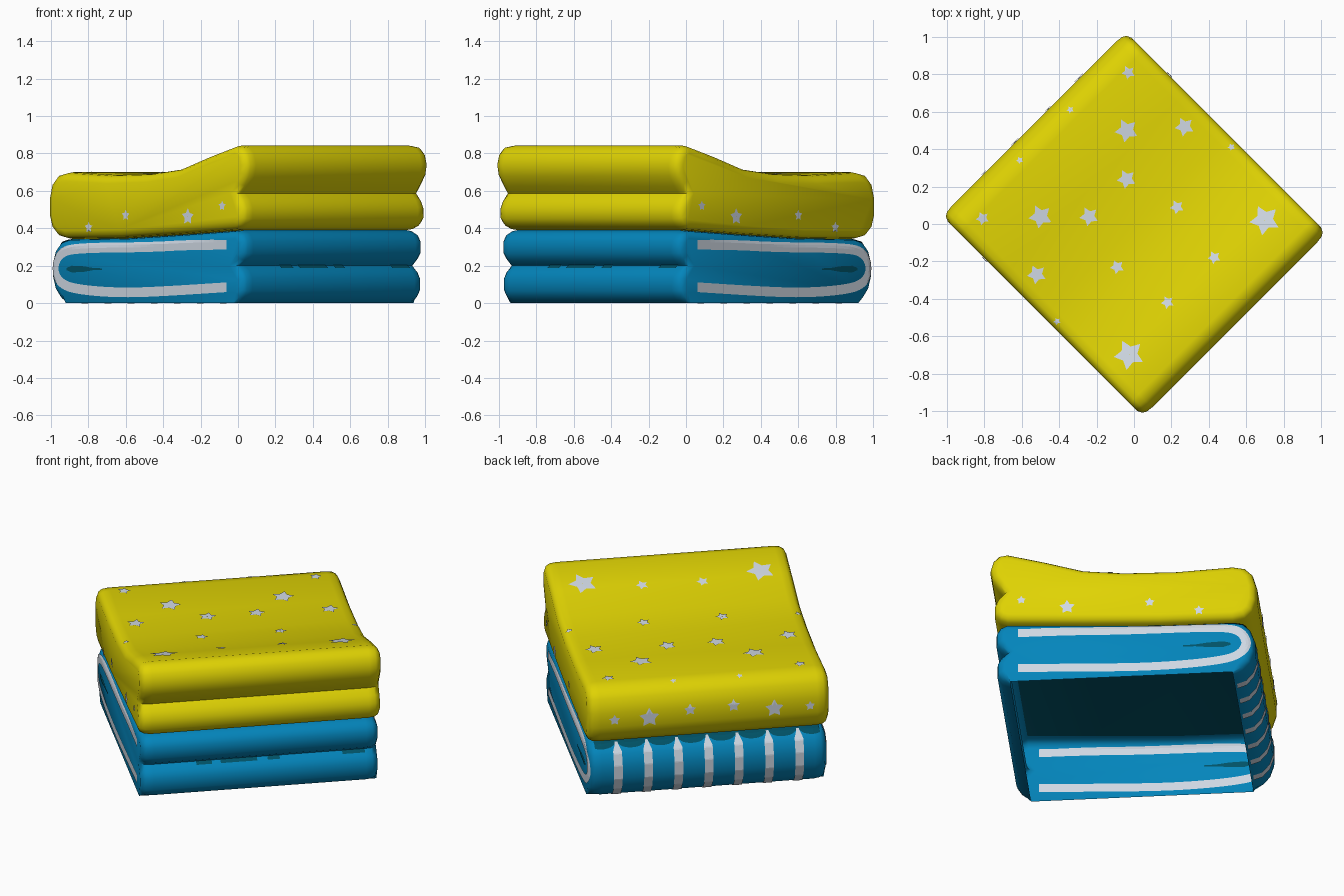
import bpy, bmesh, math
from mathutils import Vector, Matrix
from mathutils.bvhtree import BVHTree

if "Cube" in bpy.data.objects:
    bpy.data.objects.remove(bpy.data.objects["Cube"])

# Local frame: x = fold direction, y = width, z = up; everything is turned -45 degrees at the end
TURN = Matrix.Rotation(math.radians(-45), 4, 'Z')
R2 = math.sqrt(2)


def material(name, rgb):
    m = bpy.data.materials.new(name)
    m.diffuse_color = (*rgb, 1)
    m.use_nodes = True
    m.node_tree.nodes["Principled BSDF"].inputs["Base Color"].default_value = m.diffuse_color
    return m


YELLOW = material("yellow cloth", (0.74, 0.65, 0.001))
BLUE = material("blue cloth", (0.001, 0.235, 0.50))
PALE = material("pale grey", (0.62, 0.68, 0.76))
DARK = material("dark blue", (0.0, 0.085, 0.135))


def finish(bm, name, mats, smooth=True):
    bm.transform(TURN)
    me = bpy.data.meshes.new(name)
    bm.to_mesh(me)
    bm.free()
    for m in mats:
        me.materials.append(m)
    if smooth:
        me.polygons.foreach_set("use_smooth", [True] * len(me.polygons))
        me.set_sharp_from_angle(angle=math.radians(50))
    ob = bpy.data.objects.new(name, me)
    bpy.context.collection.objects.link(ob)


def inset(profile, d, keep_floor):
    """Move a counter-clockwise profile inwards by d."""
    out, n = [], len(profile)
    for i, p in enumerate(profile):
        a, b = Vector(profile[i - 1]), Vector(profile[(i + 1) % n])
        t = (b - a).normalized()
        q = Vector(p) + Vector((-t.y, t.x)) * d
        if keep_floor and p[1] == 0:
            q.y = 0
        out.append(q)
    return out


def folded_cloth(name, profile, mats, open_bottom, half_width):
    """Extrude the side profile across the width with rounded ends."""
    bm = bmesh.new()
    n = len(profile)
    half = [(0.0, 0.045), (0.012, 0.018), (0.033, 0.005), (0.07, 0.0)]
    half = [(half_width - w, d) for w, d in half]
    rings = []
    for w, d in [(-w, d) for w, d in half] + half[::-1]:
        rings.append([bm.verts.new((p[0], w, p[1])) for p in inset(profile, d, open_bottom)])
    for a, b in zip(rings, rings[1:]):
        for i in range(n):
            j = (i + 1) % n
            if open_bottom and profile[i][1] == 0 and profile[j][1] == 0:
                continue
            bm.faces.new((a[i], b[i], b[j], a[j]))
    bm.faces.new(rings[0])
    bm.faces.new(rings[-1][::-1])
    bmesh.ops.recalc_face_normals(bm, faces=bm.faces)
    if max(bm.faces, key=lambda f: f.calc_center_median().z).normal.z < 0:
        bmesh.ops.reverse_faces(bm, faces=bm.faces)
    # the covered top of the open lower cloth is dark
    if open_bottom:
        for f in bm.faces:
            c = f.calc_center_median()
            if c.z > 0.335 and f.normal.z > 0.95 and abs(c.y) < half_width - 0.06:
                f.material_index = 1
    tree = BVHTree.FromBMesh(bm)
    finish(bm, name, mats)
    return tree


# Directions a painted detail can be projected from: map (s, t) -> ray origin, ray direction
SIDES = {
    "top": (lambda s, t: (s, t, 2), (0, 0, -1)),
    "near": (lambda s, t: (s, -2, t), (0, 1, 0)),
    "far": (lambda s, t: (s, 2, t), (0, -1, 0)),
    "back": (lambda s, t: (-2, s, t), (1, 0, 0)),
    "folds": (lambda s, t: (2, s, t), (-1, 0, 0)),
}


def project(bm, tree, side, s, t, lift):
    origin, ray = SIDES[side]
    ray = Vector(ray)
    hit, nor, _, _ = tree.ray_cast(Vector(origin(s, t)), ray)
    if hit is None:
        return None
    if nor.dot(ray) > 0:
        nor = -nor
    return bm.verts.new(hit + nor * lift)


def patch(bm, tree, side, rows, lift=0.005):
    """Grid of (s, t) rows laid on the cloth surface."""
    grid = [[project(bm, tree, side, s, t, lift) for s, t in r] for r in rows]
    for a, b in zip(grid, grid[1:]):
        for i in range(len(a) - 1):
            q = (a[i], a[i + 1], b[i + 1], b[i])
            if None not in q:
                bm.faces.new(q)


def star(bm, tree, side, s, t, r, spin=0.3):
    rows = []
    for k in (0.02, 0.35, 0.7, 1.0):
        row = []
        for i in range(11):
            rad = r * k * (1 if i % 2 == 0 else 0.54)
            a = spin + i * math.pi / 5
            row.append((s + rad * math.cos(a), t + rad * math.sin(a)))
        rows.append(row)
    patch(bm, tree, side, rows)


def ribbon_rows(path, width):
    """Smooth the path and give it a width."""
    pts = [Vector(p) for p in path]
    for _ in range(3):
        new = [pts[0]]
        for a, b in zip(pts, pts[1:]):
            new += [a.lerp(b, 0.25), a.lerp(b, 0.75)]
        pts = new + [pts[-1]]
    rows = []
    for i, p in enumerate(pts):
        d = (pts[min(i + 1, len(pts) - 1)] - pts[max(i - 1, 0)]).normalized()
        nrm = Vector((-d.y, d.x)) * width / 2
        rows.append([p + nrm * k for k in (-1, -0.5, 0, 0.5, 1)])
    return rows


# Lower blue cloth, hollow and open underneath
blue_profile = [(-0.62, 0), (0.645, 0), (0.695, 0.022), (0.722, 0.065), (0.722, 0.135),
                (0.70, 0.175), (0.665, 0.20), (0.70, 0.225), (0.728, 0.265), (0.728, 0.33),
                (0.705, 0.37), (0.66, 0.39), (0.23, 0.367), (-0.2, 0.347), (-0.62, 0.342),
                (-0.68, 0.328), (-0.722, 0.285), (-0.745, 0.22), (-0.745, 0.14),
                (-0.722, 0.07), (-0.68, 0.02)]
blue = folded_cloth("lower_cloth", blue_profile, [BLUE, DARK], True, 0.683)

# Upper yellow cloth
yellow_profile = [(-0.62, 0.343), (-0.2, 0.348), (0.23, 0.368), (0.66, 0.392), (0.705, 0.41),
                  (0.736, 0.45), (0.736, 0.51), (0.715, 0.555), (0.682, 0.587), (0.715, 0.625),
                  (0.75, 0.68), (0.762, 0.74), (0.745, 0.80), (0.71, 0.835), (0.66, 0.843),
                  (0.45, 0.785), (0.23, 0.717), (0.0, 0.692), (-0.3, 0.685), (-0.62, 0.70),
                  (-0.69, 0.685), (-0.735, 0.64), (-0.757, 0.56), (-0.757, 0.47),
                  (-0.735, 0.40), (-0.69, 0.358)]
yellow = folded_cloth("upper_cloth", yellow_profile, [YELLOW], False, 0.695)

# Stars on the top, given as world x, y, radius
bm = bmesh.new()
for x, y, r in [(-0.03, 0.81, 0.037), (-0.04, 0.5, 0.065), (0.27, 0.52, 0.053), (-0.04, 0.24, 0.053),
                (-0.34, 0.61, 0.02), (-0.61, 0.34, 0.02), (0.52, 0.41, 0.02), (-0.81, 0.03, 0.037),
                (-0.5, 0.04, 0.065), (-0.24, 0.04, 0.053), (0.23, 0.09, 0.039), (0.7, 0.02, 0.083),
                (-0.09, -0.23, 0.039), (0.43, -0.18, 0.036), (-0.52, -0.27, 0.053),
                (0.18, -0.42, 0.036), (-0.025, -0.7, 0.083), (-0.41, -0.52, 0.02)]:
    star(bm, yellow, "top", (x - y) / R2, (x + y) / R2, r)
# Stars on both ends and the back
for side in ("near", "far"):
    for s, t, r in [(-0.43, 0.405, 0.03), (-0.15, 0.47, 0.03), (0.32, 0.462, 0.046), (0.58, 0.52, 0.028)]:
        star(bm, yellow, side, s, t, r)
for s, t, r in [(0.545, 0.515, 0.034), (0.345, 0.515, 0.06), (0.11, 0.545, 0.036),
                (-0.14, 0.55, 0.038), (-0.375, 0.515, 0.055), (-0.58, 0.515, 0.03)]:
    star(bm, yellow, "back", s, t, r)
finish(bm, "stars", [PALE], False)

# Pale U-shaped bands on both ends, also showing on the inside
bm = bmesh.new()
band = [(0.60, 0.312), (0.3, 0.31), (0.0, 0.298), (-0.5, 0.295), (-0.655, 0.275), (-0.71, 0.185),
        (-0.655, 0.10), (-0.5, 0.07), (-0.2, 0.055), (0.1, 0.062), (0.60, 0.085)]
for side in ("near", "far"):
    for lift in (0.004, -0.004):
        patch(bm, blue, side, ribbon_rows(band, 0.052), lift)
# Pale upright stripes on the back
for i in range(7):
    s = 0.521 - 0.174 * i
    rows = []
    for k in range(61):
        t = 0.004 + 0.328 * k / 60
        h = 0.025 if k < 54 else 0.025 - 0.0025 * (k - 53)
        rows.append([(s - h, t), (s + h, t)])
    for lift in (0.005, -0.005):
        patch(bm, blue, "back", rows, lift)
finish(bm, "pale_bands", [PALE], False)

# Dark fold marks: scallops above the stripes, slits on the ends, dashes in the front fold
bm = bmesh.new()
for i in range(8):
    s = 0.608 - 0.174 * i
    cols = [(s + 0.076 * k / 4, 0.335 - 0.028 * math.sqrt(1 - (k / 4.2) ** 2)) for k in range(-4, 5)]
    cols = [c for c in cols if abs(c[0]) < 0.66]
    patch(bm, blue, "back", [[(x, 0.339 + (t - 0.339) * f / 6) for x, t in cols] for f in range(7)])
for side in ("near", "far"):
    slit = [(-0.61, 0.006), (-0.57, 0.018), (-0.48, 0.015), (-0.41, 0.006), (-0.34, 0.004)]
    for lift in (0.004, -0.004):
        patch(bm, blue, side, [[(s, 0.182 + h), (s, 0.182 - h)] for s, h in slit], lift)
for a, b in [(-0.36, -0.27), (-0.22, -0.01), (0.05, 0.12), (0.48, 0.61)]:
    patch(bm, blue, "folds", [[(a, z), (b, z)] for z in (0.184, 0.189, 0.194, 0.199)])
finish(bm, "dark_fold_marks", [DARK], False)
